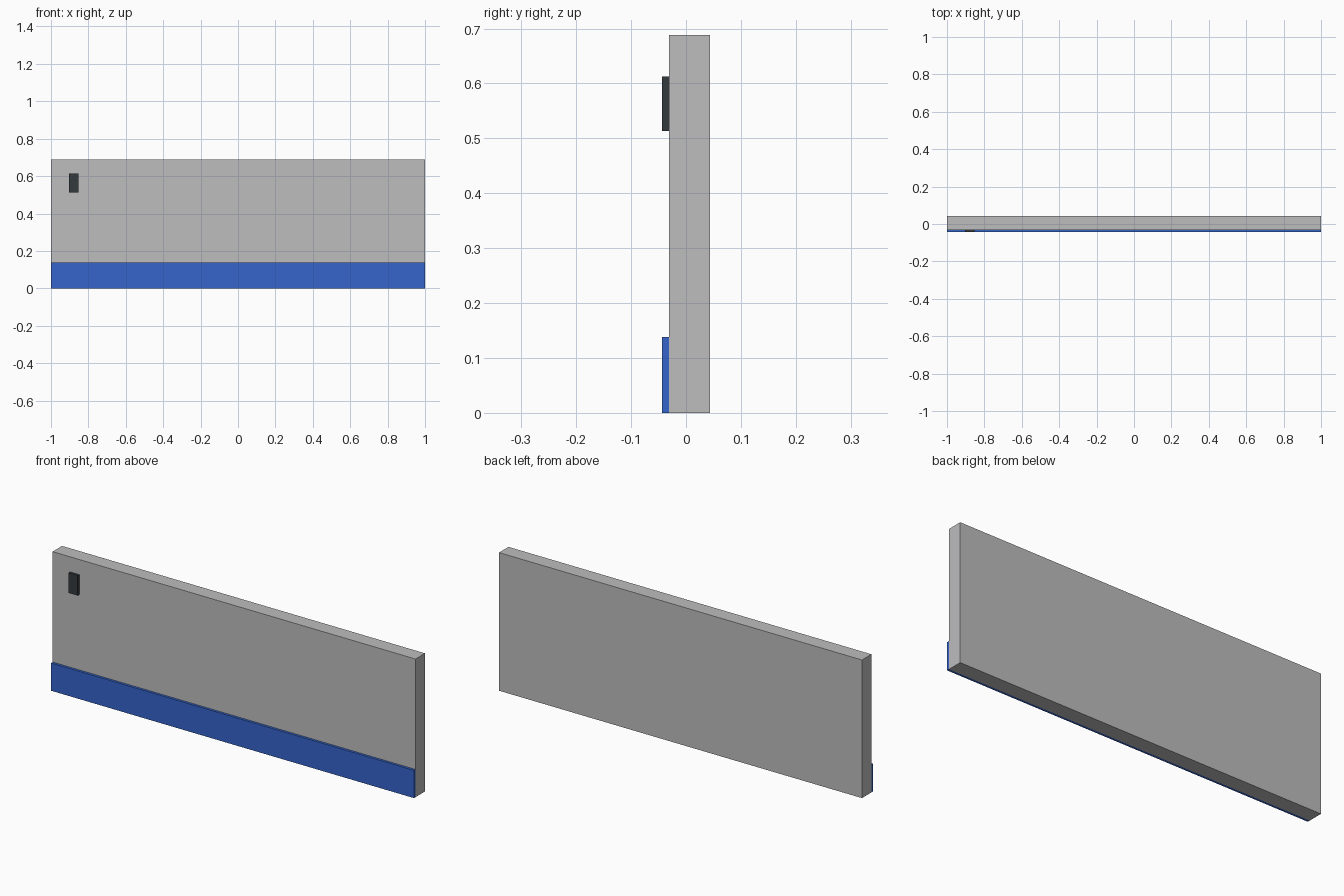
import bpy

cube = bpy.data.objects.get("Cube")
if cube:
    bpy.data.objects.remove(cube, do_unlink=True)


def make_material(name, rgb):
    mat = bpy.data.materials.new(name)
    mat.use_nodes = True
    color = (*rgb, 1.0)
    mat.diffuse_color = color
    mat.node_tree.nodes["Principled BSDF"].inputs["Base Color"].default_value = color
    return mat


def make_box(name, low, high, mat):
    center = [(a + b) / 2 for a, b in zip(low, high)]
    bpy.ops.mesh.primitive_cube_add(size=1, location=center)
    box = bpy.context.object
    box.name = name
    box.scale = [b - a for a, b in zip(low, high)]
    bpy.ops.object.transform_apply(location=False, rotation=False, scale=True)
    box.data.materials.append(mat)
    return box


grey = make_material("wall grey", (0.51, 0.51, 0.52))
blue = make_material("skirting blue", (0.036, 0.13, 0.6))
charcoal = make_material("switch charcoal", (0.034, 0.042, 0.048))

FRONT, WALL_FRONT, BACK = -0.0435, -0.031, 0.0435

# Wall slab
make_box("wall", (-1, WALL_FRONT, 0), (1, BACK, 0.688), grey)

# Raised band along the foot of the wall
make_box("skirting_band", (-1, FRONT, 0), (1, WALL_FRONT, 0.138), blue)

# Switch plate near the upper corner
make_box("switch_plate", (-0.903, FRONT, 0.513), (-0.853, WALL_FRONT, 0.613), charcoal)
